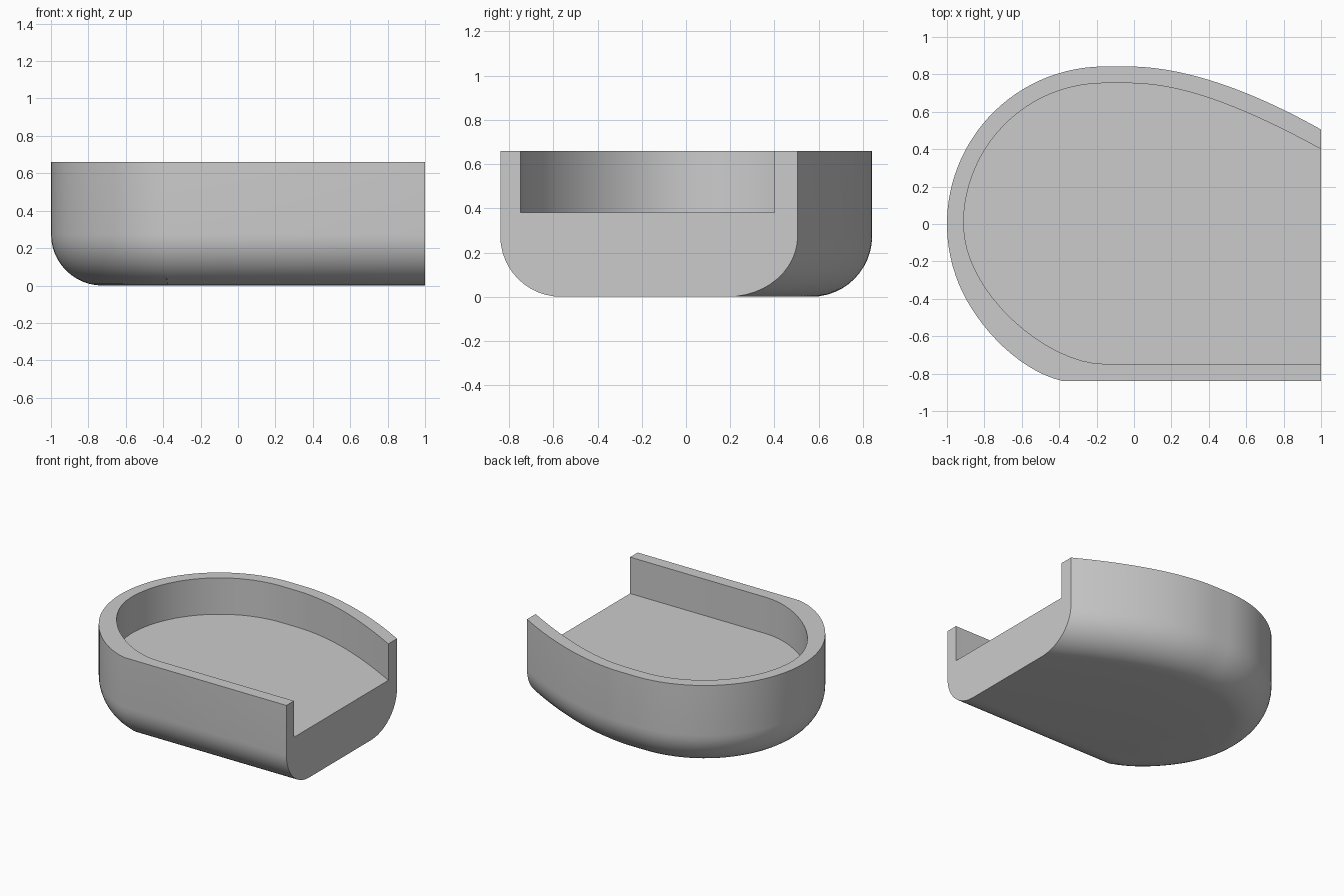
import bpy, bmesh, math
from mathutils import Vector

cube = bpy.data.objects.get("Cube")
if cube:
    bpy.data.objects.remove(cube, do_unlink=True)

TOP, FLOOR, FILLET, STEPS = 0.66, 0.38, 0.275, 12


def bezier(a, b, c, d, n):
    a, b, c, d = map(Vector, (a, b, c, d))
    return [a * (1 - t) ** 3 + 3 * b * t * (1 - t) ** 2 + 3 * c * t * t * (1 - t) + d * t ** 3
            for t in (i / n for i in range(n + 1))]


def arc(cx, r, start, end, n):
    angles = [math.radians(start + (end - start) * i / n) for i in range(n + 1)]
    return [Vector((cx + r * math.cos(a), r * math.sin(a))) for a in angles]


def outline(back, round_end, front):
    """Open plan curve, overshooting the flat end so it can be trimmed."""
    back_curve = bezier(*back, 20)
    overshoot = back_curve[0] + (Vector(back[0]) - Vector(back[1])).normalized() * 0.4
    front_curve = bezier(*front, 16)
    last = Vector((1.3, front_curve[-1].y))
    return [overshoot] + back_curve + arc(*round_end, 32) + front_curve[1:] + [last]


def inset(points, dist):
    moved = []
    for i, p in enumerate(points):
        before, after = points[max(i - 1, 0)], points[min(i + 1, len(points) - 1)]
        d = (after - before).normalized()
        moved.append(p + Vector((-d.y, d.x)) * dist)
    return moved


outer = outline([(1, 0.505), (0.6, 0.73), (0.25, 0.842), (-0.03, 0.842)],
                (-0.158, 0.842, 90, 199),
                [(-0.954, -0.274), (-0.88, -0.50), (-0.64, -0.78), (-0.38, -0.84)])
inner = outline([(1, 0.40), (0.57, 0.635), (0.25, 0.753), (-0.03, 0.753)],
                (-0.158, 0.753, 90, 180),
                [(-0.911, 0), (-0.911, -0.37), (-0.46, -0.748), (-0.16, -0.748)])

# Rings from the recessed floor, over the rim and round the lower edge
rings = [(inner, FLOOR), (inner, TOP), (outer, TOP)]
for i in range(STEPS + 1):
    a = math.pi / 2 * i / STEPS
    rings.append((inset(outer, FILLET * (1 - math.cos(a))), FILLET * (1 - math.sin(a))))

bm = bmesh.new()
loops = [[bm.verts.new((p.x, p.y, z)) for p in pts] for pts, z in rings]
for upper, lower in zip(loops, loops[1:]):
    for i in range(len(upper) - 1):
        bm.faces.new((upper[i], upper[i + 1], lower[i + 1], lower[i]))
bm.faces.new(loops[0])
bm.faces.new(loops[-1])

# Trim and cap the flat open end
cut = bmesh.ops.bisect_plane(bm, geom=bm.verts[:] + bm.edges[:] + bm.faces[:], dist=1e-5,
                             plane_co=(1, 0, 0), plane_no=(1, 0, 0), clear_outer=True)
bmesh.ops.remove_doubles(bm, verts=bm.verts[:], dist=1e-4)
bmesh.ops.holes_fill(bm, edges=[e for e in bm.edges if e.is_boundary], sides=0)
bmesh.ops.recalc_face_normals(bm, faces=bm.faces[:])

mesh = bpy.data.meshes.new("open_tray")
bm.to_mesh(mesh)
bm.free()
tray = bpy.data.objects.new("open_tray", mesh)
bpy.context.collection.objects.link(tray)

# Plain grey finish
grey = bpy.data.materials.new("light_grey")
grey.use_nodes = True
colour = (0.6, 0.6, 0.6, 1)
grey.diffuse_color = colour
grey.node_tree.nodes["Principled BSDF"].inputs["Base Color"].default_value = colour
mesh.materials.append(grey)

bpy.context.view_layer.objects.active = tray
tray.select_set(True)
bpy.ops.object.shade_smooth_by_angle(angle=math.radians(30))
